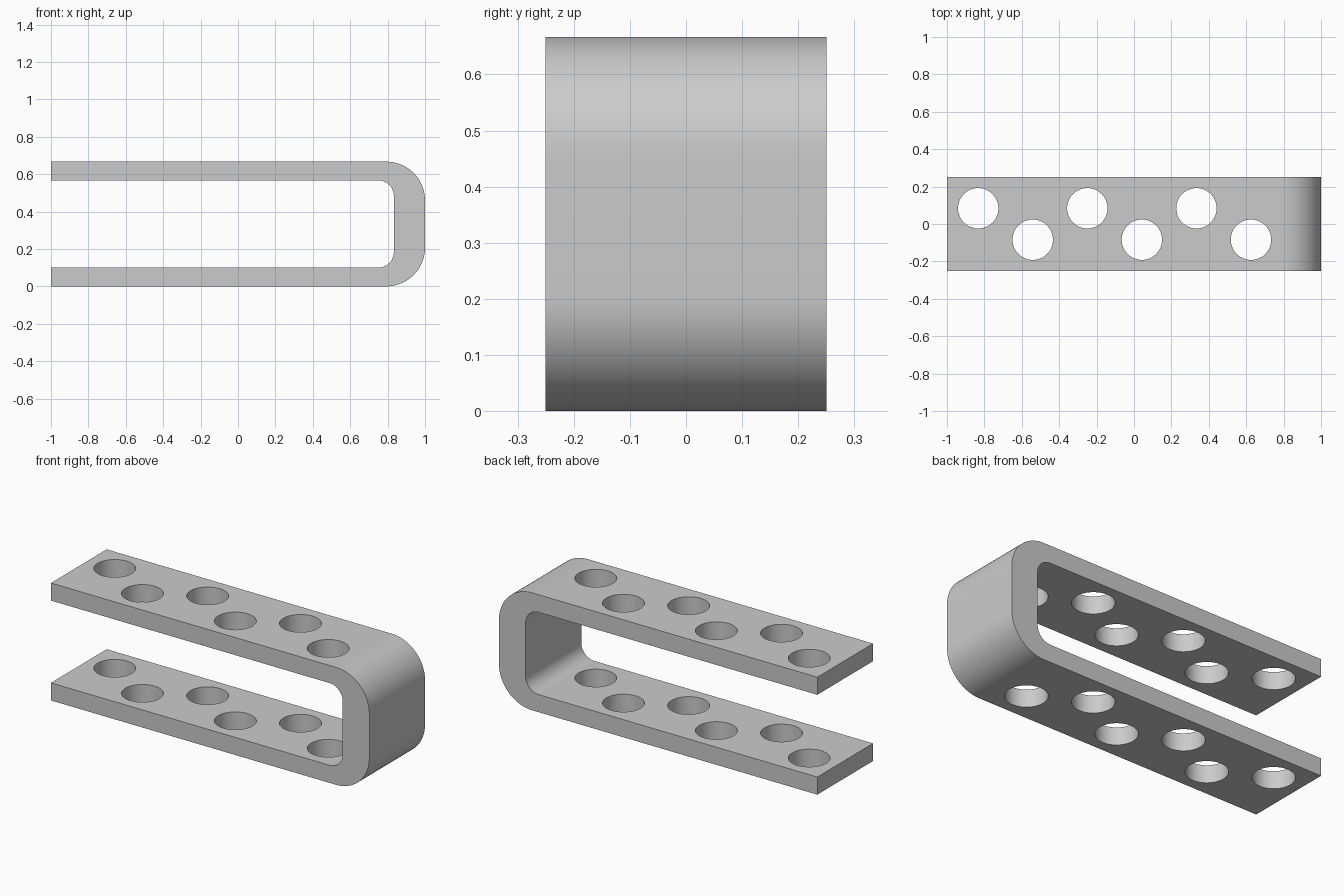
import bpy, bmesh, math

if "Cube" in bpy.data.objects:
    bpy.data.objects.remove(bpy.data.objects["Cube"])

WIDTH, HEIGHT = 0.5, 0.667
PLATE = 0.1          # thickness of the two arms
INNER_X = 0.833      # inner face of the end wall
R_OUT, R_IN = 0.208, 0.083
HOLE_R = 0.108

grey = bpy.data.materials.new("plain grey")
grey.diffuse_color = (0.6, 0.6, 0.6, 1)
grey.use_nodes = True
grey.node_tree.nodes["Principled BSDF"].inputs["Base Color"].default_value = grey.diffuse_color


def arc(cx, cz, r, start, end, steps=20):
    return [(cx + r * math.cos(a), cz + r * math.sin(a))
            for a in (math.radians(start + (end - start) * i / steps)
                      for i in range(steps + 1))]


# Bracket: U-shaped side profile extruded across the width
profile = [(-1, 0)]
profile += arc(1 - R_OUT, R_OUT, R_OUT, -90, 0)
profile += arc(1 - R_OUT, HEIGHT - R_OUT, R_OUT, 0, 90)
profile += [(-1, HEIGHT), (-1, HEIGHT - PLATE)]
profile += arc(INNER_X - R_IN, HEIGHT - PLATE - R_IN, R_IN, 90, 0)
profile += arc(INNER_X - R_IN, PLATE + R_IN, R_IN, 0, -90)
profile += [(-1, PLATE)]

bm = bmesh.new()
face = bm.faces.new([bm.verts.new((x, -WIDTH / 2, z)) for x, z in profile])
ext = bmesh.ops.extrude_face_region(bm, geom=[face])
bmesh.ops.translate(bm, vec=(0, WIDTH, 0),
                    verts=[v for v in ext["geom"] if isinstance(v, bmesh.types.BMVert)])
bmesh.ops.recalc_face_normals(bm, faces=bm.faces)
mesh = bpy.data.meshes.new("bracket")
bm.to_mesh(mesh)
bm.free()
mesh.materials.append(grey)
bracket = bpy.data.objects.new("bracket", mesh)
bpy.context.collection.objects.link(bracket)

# Six staggered holes, each drilled through both arms
for i in range(6):
    x = -0.833 + i * 0.2917
    y = 0.084 if i % 2 == 0 else -0.084
    bpy.ops.mesh.primitive_cylinder_add(vertices=48, radius=HOLE_R, depth=1,
                                        location=(x, y, HEIGHT / 2))
    cutter = bpy.context.object
    cutter.name = "hole_cutter"
    cutter.hide_render = True
    cutter.data.materials.append(grey)
    mod = bracket.modifiers.new("hole", "BOOLEAN")
    mod.operation = "DIFFERENCE"
    mod.solver = "EXACT"
    mod.object = cutter
    bpy.context.view_layer.objects.active = bracket
    bpy.ops.object.modifier_apply(modifier=mod.name)
    bpy.data.objects.remove(cutter)

# Smooth bends and hole walls, sharp edges elsewhere
bpy.ops.object.select_all(action="DESELECT")
bracket.select_set(True)
bpy.context.view_layer.objects.active = bracket
bpy.ops.object.shade_smooth_by_angle(angle=math.radians(30))
